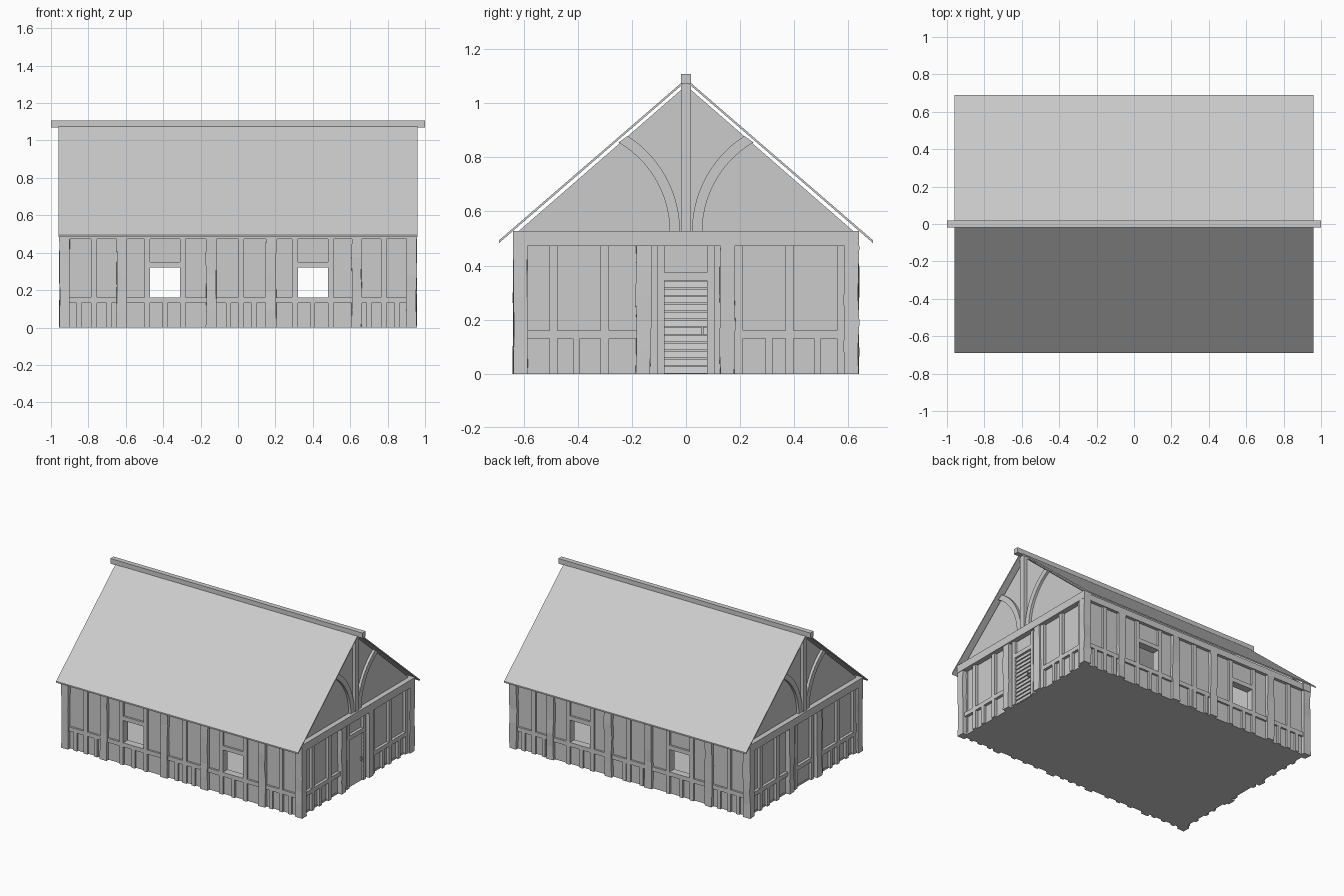
import bpy, bmesh, math, random
from mathutils import Matrix

if "Cube" in bpy.data.objects:
    bpy.data.objects.remove(bpy.data.objects["Cube"])

random.seed(4)
POST_Z, BEAM_Z = 0.472, 0.527        # top of posts, top of the beams
RAIL = (0.13, 0.16)                  # mid rail heights


def finish(name, bm, turn=0):
    """Turn a mesh about z and make it an object."""
    bmesh.ops.recalc_face_normals(bm, faces=bm.faces)
    bmesh.ops.rotate(bm, verts=bm.verts, cent=(0, 0, 0),
                     matrix=Matrix.Rotation(math.radians(turn), 3, 'Z'))
    me = bpy.data.meshes.new(name)
    bm.to_mesh(me)
    bm.free()
    ob = bpy.data.objects.new(name, me)
    bpy.context.collection.objects.link(ob)
    return ob


def box(bm, x, y, z):
    m = Matrix.LocRotScale(((x[0] + x[1]) / 2, (y[0] + y[1]) / 2, (z[0] + z[1]) / 2),
                           None, (x[1] - x[0], y[1] - y[0], z[1] - z[0]))
    return bmesh.ops.create_cube(bm, size=1, matrix=m)["verts"]


def prism(bm, pts, y0, y1):
    """Extrude an outline of (x, z) points along y."""
    a = [bm.verts.new((p[0], y0, p[1])) for p in pts]
    b = [bm.verts.new((p[0], y1, p[1])) for p in pts]
    n = len(pts)
    bm.faces.new(a)
    bm.faces.new(b[::-1])
    for i in range(n):
        bm.faces.new((a[i], b[i], b[(i + 1) % n], a[(i + 1) % n]))


def post(bm, x, y, z0=0.0, z1=POST_Z, wob=0.003, n=5):
    """Hand-hewn post: stacked rings with slightly uneven sides."""
    rings = []
    for i in range(n + 1):
        z = z0 + (z1 - z0) * i / n
        rings.append([bm.verts.new((cx + random.uniform(-wob, wob),
                                    cy + random.uniform(-wob, wob), z))
                      for cx, cy in ((x[0], y[0]), (x[1], y[0]), (x[1], y[1]), (x[0], y[1]))])
    bm.faces.new(rings[0][::-1])
    bm.faces.new(rings[-1])
    for lo, hi in zip(rings, rings[1:]):
        for k in range(4):
            bm.faces.new((lo[k], lo[(k + 1) % 4], hi[(k + 1) % 4], hi[k]))


# Long walls with two windows, built facing -y and turned for the back
WINDOWS = ((-0.47, -0.31), (0.32, 0.48))
WZ = (0.16, 0.32)
for side, turn in (("front", 0), ("back", 180)):
    flip = -1 if turn else 1         # windows line up through the house
    wins = sorted(tuple(sorted((flip * a, flip * b))) for a, b in WINDOWS)
    d = (-0.615, -0.575)
    bm = bmesh.new()
    box(bm, (-0.925, 0.925), d, (0, WZ[0]))
    box(bm, (-0.925, 0.925), d, (WZ[1], BEAM_Z - 0.01))
    xs = [-0.925, *wins[0], *wins[1], 0.925]
    for a, b in zip(xs[::2], xs[1::2]):
        box(bm, (a, b), d, WZ)
    finish(side + "_wall_panel", bm, turn)

    bm = bmesh.new()
    for a, b in ((-0.65, -0.595), (-0.17, -0.115), (0.147, 0.205), (0.607, 0.66)):
        post(bm, tuple(sorted((flip * a, flip * b))), (-0.637, -0.6))
    finish(side + "_wall_posts", bm, turn)

    bm = bmesh.new()
    d = (-0.629, -0.6)
    box(bm, (-0.91, 0.91), d, RAIL)
    for x in (-0.77, 0.016 * flip, 0.78):
        box(bm, (x - 0.015, x + 0.015), d, (0, POST_Z))
    for a, b in wins:
        box(bm, (a - 0.03, a), d, (0, POST_Z))
        box(bm, (b, b + 0.03), d, (0, POST_Z))
        box(bm, (a, b), d, (WZ[1], WZ[1] + 0.03))
    for x in (-0.85, -0.69, -0.39, -0.05, 0.085, 0.4, 0.7, 0.85):
        box(bm, (x - 0.013, x + 0.013), d, (0, RAIL[0]))
    finish(side + "_wall_studs", bm, turn)

    bm = bmesh.new()
    box(bm, (-0.9, 0.9), (-0.637, -0.585), (POST_Z, BEAM_Z - 0.01))
    finish(side + "_wall_plate", bm, turn)

# Gable ends, built facing -y with x across, then turned to face +x and -x
for side, turn in (("right", 90), ("left", -90)):
    bm = bmesh.new()
    prism(bm, ((-0.615, 0), (0.615, 0), (0.615, 0.53), (0, 1.065), (-0.615, 0.53)),
          -0.92, -0.885)
    finish(side + "_gable_panel", bm, turn)

    bm = bmesh.new()
    for a, b in ((-0.185, -0.13), (0.125, 0.18)):
        post(bm, (a, b), (-0.953, -0.9))
    finish(side + "_gable_posts", bm, turn)

    bm = bmesh.new()
    d = (-0.94, -0.9)
    for a, b in ((-0.6, -0.15), (0.15, 0.6)):
        box(bm, (a, b), d, RAIL)
    for x in (-0.49, -0.3, 0.195, 0.382, 0.572):
        box(bm, (x - 0.015, x + 0.015), d, (0, POST_Z))
    for x in (-0.405, 0.307, 0.485):
        box(bm, (x - 0.013, x + 0.013), d, (0, RAIL[0]))
    for a, b in ((-0.108, -0.08), (0.077, 0.105)):
        box(bm, (a, b), d, (0, POST_Z))
    if side == "right":
        box(bm, (-0.08, 0.077), d, (0.345, 0.375))
    else:
        box(bm, (-0.08, 0.077), d, RAIL)
    finish(side + "_gable_studs", bm, turn)

    bm = bmesh.new()
    box(bm, (-0.64, 0.64), (-0.957, -0.895), (POST_Z, BEAM_Z))
    finish(side + "_tie_beam", bm, turn)

    # King post and the two curved braces
    bm = bmesh.new()
    box(bm, (-0.019, 0.019), (-0.945, -0.9), (BEAM_Z, 1.075))
    finish(side + "_king_post", bm, turn)
    bm = bmesh.new()
    N = 14
    for s in (-1, 1):
        arc = []
        for r, end in ((0.382, 59.8), (0.42, 57.3)):
            angs = [math.radians(end * i / N) for i in range(N + 1)]
            row = [(s * (0.442 - r * math.cos(t)), 0.525 + r * math.sin(t)) for t in angs]
            arc.append(row)
        prism(bm, arc[0] + arc[1][::-1], -0.938, -0.9)
    finish(side + "_curved_braces", bm, turn)

# Plank door on the right end
bm = bmesh.new()
COUNT = 12
step = 0.345 / COUNT
for i in range(COUNT):
    vs = box(bm, (-0.08, 0.077), (-0.931, -0.9), (i * step + 0.002, (i + 1) * step - 0.002))
    for v in vs:                     # lower edge of each plank leans out
        if v.co.y < -0.92 and v.co.z > (i + 0.5) * step:
            v.co.y += 0.005
finish("door_planks", bm, 90)
bm = bmesh.new()
box(bm, (0.056, 0.064), (-0.952, -0.946), (0.145, 0.175))
for z in (0.147, 0.167):
    box(bm, (0.057, 0.063), (-0.947, -0.92), (z, z + 0.006))
finish("door_handle", bm, 90)

# Corner posts
bm = bmesh.new()
for sx in (-1, 1):
    for sy in (-1, 1):
        post(bm, tuple(sorted((sx * 0.9, sx * 0.955))), tuple(sorted((sy * 0.585, sy * 0.638))))
finish("corner_posts", bm)

# Floor
bm = bmesh.new()
box(bm, (-0.925, 0.925), (-0.615, 0.615), (0, 0.012))
finish("floor", bm)

# Roof sheet and ridge beam
bm = bmesh.new()
prism(bm, ((-0.69, 0.484), (0, 1.08), (0.69, 0.484), (0.69, 0.494), (0, 1.09), (-0.69, 0.494)),
      -0.96, 0.96)
finish("roof", bm, 90)
bm = bmesh.new()
box(bm, (-1, 1), (-0.018, 0.018), (1.07, 1.107))
finish("ridge_beam", bm)
